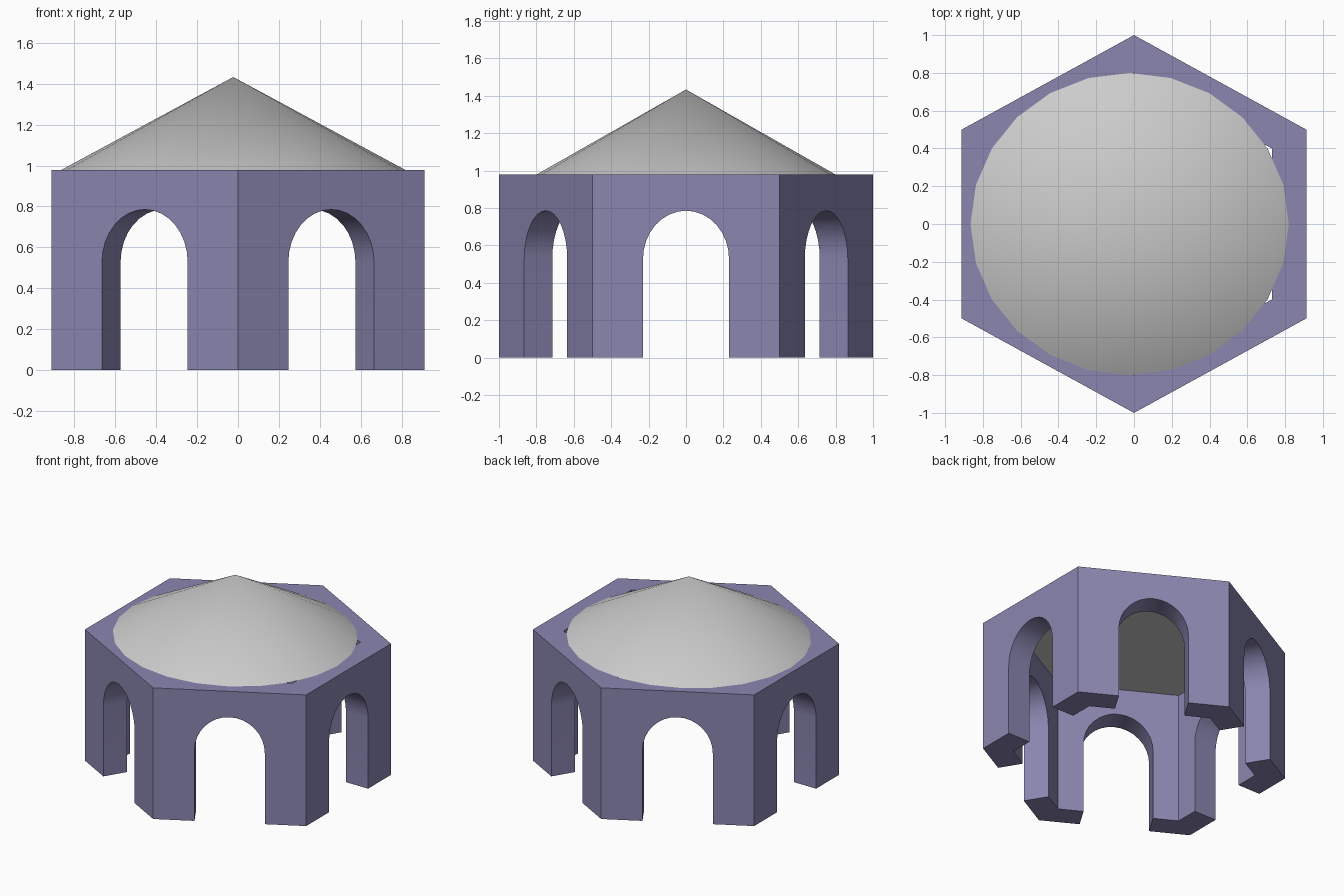
import bpy, bmesh, math
from mathutils import Vector

if "Cube" in bpy.data.objects:
    bpy.data.objects.remove(bpy.data.objects["Cube"])

WALL_TOP, APEX = 0.978, 1.433
STRETCH_X = 0.912 / 0.866
SPRING, ARCH_W, ARCH_H = 0.527, 0.23, 0.258


def finish(bm, name):
    bmesh.ops.remove_doubles(bm, verts=bm.verts, dist=1e-4)
    bmesh.ops.recalc_face_normals(bm, faces=bm.faces)
    mesh = bpy.data.meshes.new(name)
    bm.to_mesh(mesh)
    bm.free()
    ob = bpy.data.objects.new(name, mesh)
    bpy.context.collection.objects.link(ob)
    bpy.ops.object.select_all(action='DESELECT')
    bpy.context.view_layer.objects.active = ob
    ob.select_set(True)
    bpy.ops.object.shade_smooth_by_angle(angle=math.radians(30))
    return ob


def panel_outline(half):
    # wall panel with an arched doorway, as (along wall, height)
    n = 16
    arch = [(ARCH_W * math.cos(math.pi * i / n), SPRING + ARCH_H * math.sin(math.pi * i / n))
            for i in range(n + 1)]
    return ([(-half, WALL_TOP), (-half, 0), (-ARCH_W, 0)] + arch[::-1]
            + [(ARCH_W, 0), (half, 0), (half, WALL_TOP)])


# hexagonal arcade: six mitred arch panels
bm = bmesh.new()
for k in range(6):
    a = math.radians(60 * k)
    normal = Vector((math.cos(a), math.sin(a), 0))
    along = Vector((-math.sin(a), math.cos(a), 0))
    rings = []
    for radius in (1.0, 0.8):
        ring = []
        for u, z in panel_outline(radius / 2):
            p = normal * (radius * math.sqrt(3) / 2) + along * u
            ring.append(bm.verts.new((p.x * STRETCH_X, p.y, z)))
        rings.append(ring)
        bm.faces.new(ring)
    outer, inner = rings
    n = len(outer)
    for i in range(n):
        if i in (0, n - 2):      # mitre joints stay open
            continue
        j = (i + 1) % n
        bm.faces.new((outer[i], outer[j], inner[j], inner[i]))
walls = finish(bm, "arched_walls")
mat = bpy.data.materials.new("purple_wall")
mat.diffuse_color = (0.254, 0.238, 0.434, 1)
mat.use_nodes = True
mat.node_tree.nodes["Principled BSDF"].inputs["Base Color"].default_value = mat.diffuse_color
walls.data.materials.append(mat)

# conical roof, slightly off centre
bm = bmesh.new()
bmesh.ops.create_cone(bm, cap_ends=True, segments=24, radius1=0.8, radius2=0,
                      depth=APEX - WALL_TOP)
for v in bm.verts:
    v.co.x = v.co.x * STRETCH_X - 0.023
    v.co.z += (APEX + WALL_TOP) / 2
finish(bm, "cone_roof")
